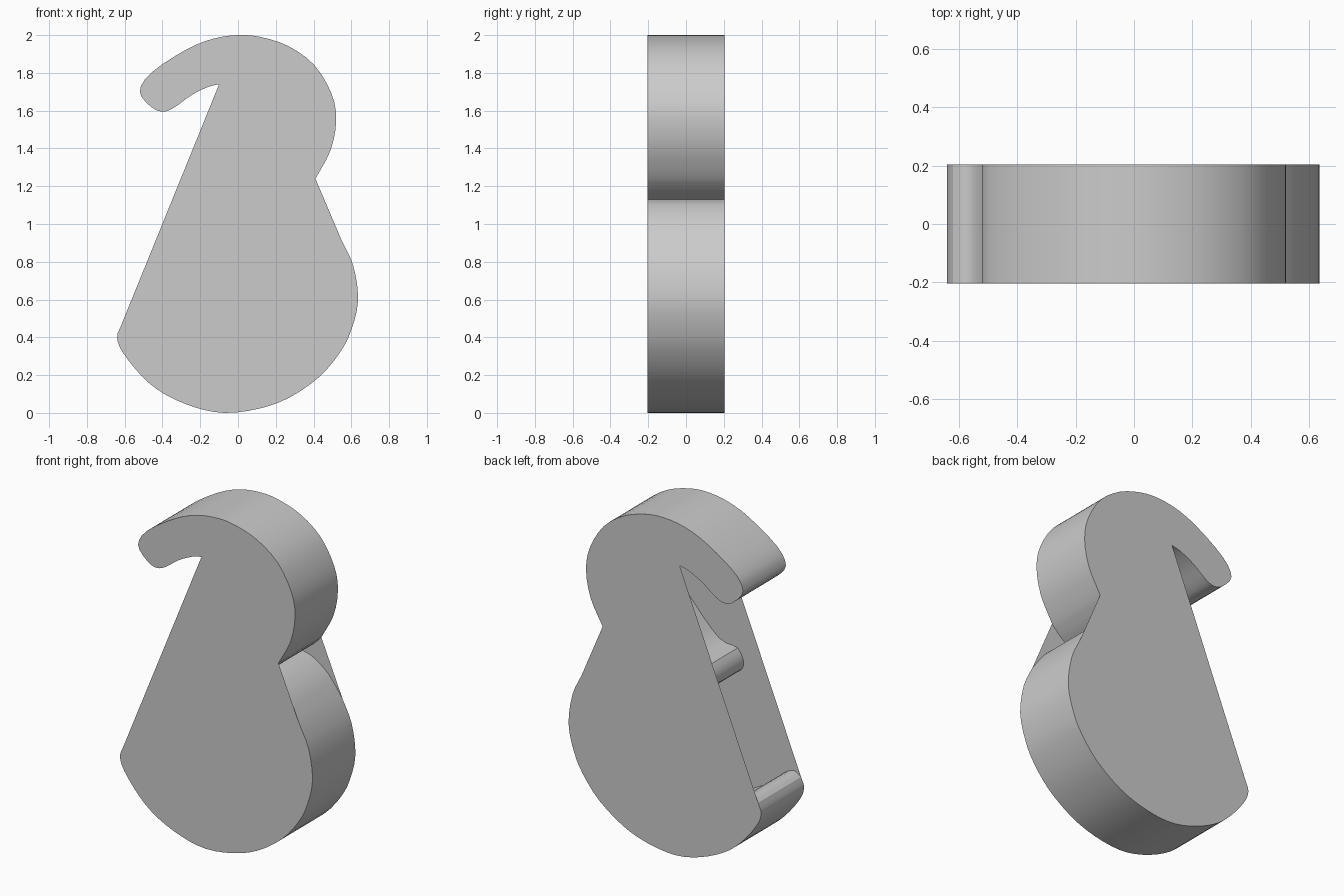
import bpy, bmesh, math
from mathutils import Vector

if "Cube" in bpy.data.objects:
    bpy.data.objects.remove(bpy.data.objects["Cube"])

HALF = 0.203

# Profile arcs (x, z), clockwise round the curled outline
HOOK = [(-.10, 1.74), (-.16, 1.725), (-.25, 1.68), (-.34, 1.615), (-.40, 1.595), (-.46, 1.62),
        (-.52, 1.70), (-.46, 1.80), (-.28, 1.92), (-.135, 1.98), (0, 2.0), (.12, 1.99),
        (.27, 1.94), (.405, 1.84), (.495, 1.69), (.52, 1.55), (.49, 1.39), (.41, 1.24)]
NOTCH_TOP = [(.41, 1.24), (.35, 1.18), (.28, 1.13)]
NOTCH_LOW = [(.28, 1.13), (.36, 1.105), (.46, 1.03), (.55, .91)]
BELLY = [(.55, .91), (.61, .78), (.636, .60), (.60, .44), (.54, .32), (.43, .19), (.27, .08),
         (.11, .022), (-.07, 0), (-.23, .03), (-.39, .10), (-.505, .19), (-.61, .32),
         (-.64, .40), (-.62, .46)]
INNER = [(-.62, .46), (-.57, .485), (-.50, .45), (-.38, .35), (-.20, .27), (0, .26), (.18, .34),
         (.29, .52), (.30, .74), (.20, .91), (.02, .98), (-.18, .975), (-.24, 1.03),
         (-.20, 1.12), (-.08, 1.145), (.076, 1.30), (.16, 1.41), (.20, 1.54), (.16, 1.67),
         (.04, 1.74), (-.10, 1.74)]


def smooth_arc(points, steps=3):
    """Catmull-Rom through the points; the last point is left to the next arc."""
    p = [Vector(q) for q in points]
    p = [2 * p[0] - p[1]] + p + [2 * p[-1] - p[-2]]
    out = []
    for i in range(1, len(p) - 2):
        a, b, c, d = p[i - 1:i + 3]
        for k in range(steps):
            t = k / steps
            out.append(0.5 * (2 * b + (c - a) * t + (2 * a - 5 * b + 4 * c - d) * t * t
                              + (3 * b - a - 3 * c + d) * t ** 3))
    return out


def make_object(name, bm):
    mesh = bpy.data.meshes.new(name)
    bm.to_mesh(mesh)
    bm.free()
    obj = bpy.data.objects.new(name, mesh)
    bpy.context.collection.objects.link(obj)
    return obj


# Side wall following the full curled outline
outline = [v for arc in (HOOK, NOTCH_TOP, NOTCH_LOW, BELLY, INNER) for v in smooth_arc(arc)]
bm = bmesh.new()
front = [bm.verts.new((v.x, -HALF, v.y)) for v in outline]
back = [bm.verts.new((v.x, HALF, v.y)) for v in outline]
for i in range(len(outline)):
    j = (i + 1) % len(outline)
    bm.faces.new((front[i], back[i], back[j], front[j]))
wall = make_object("side_wall", bm)
bpy.context.view_layer.objects.active = wall
wall.select_set(True)
bpy.ops.object.shade_smooth_by_angle(angle=math.radians(30))

# Flat front and back plates, bridging straight over the hollows
plate = smooth_arc(HOOK) + [Vector(HOOK[-1])] + smooth_arc(BELLY) + [Vector(BELLY[-1])]
for name, y in (("front_plate", -HALF), ("back_plate", HALF)):
    bm = bmesh.new()
    face = bm.faces.new([bm.verts.new((v.x, y, v.y)) for v in plate])
    face.normal_update()
    if face.normal.y * y < 0:
        face.normal_flip()
    bmesh.ops.triangulate(bm, faces=[face])
    make_object(name, bm)
